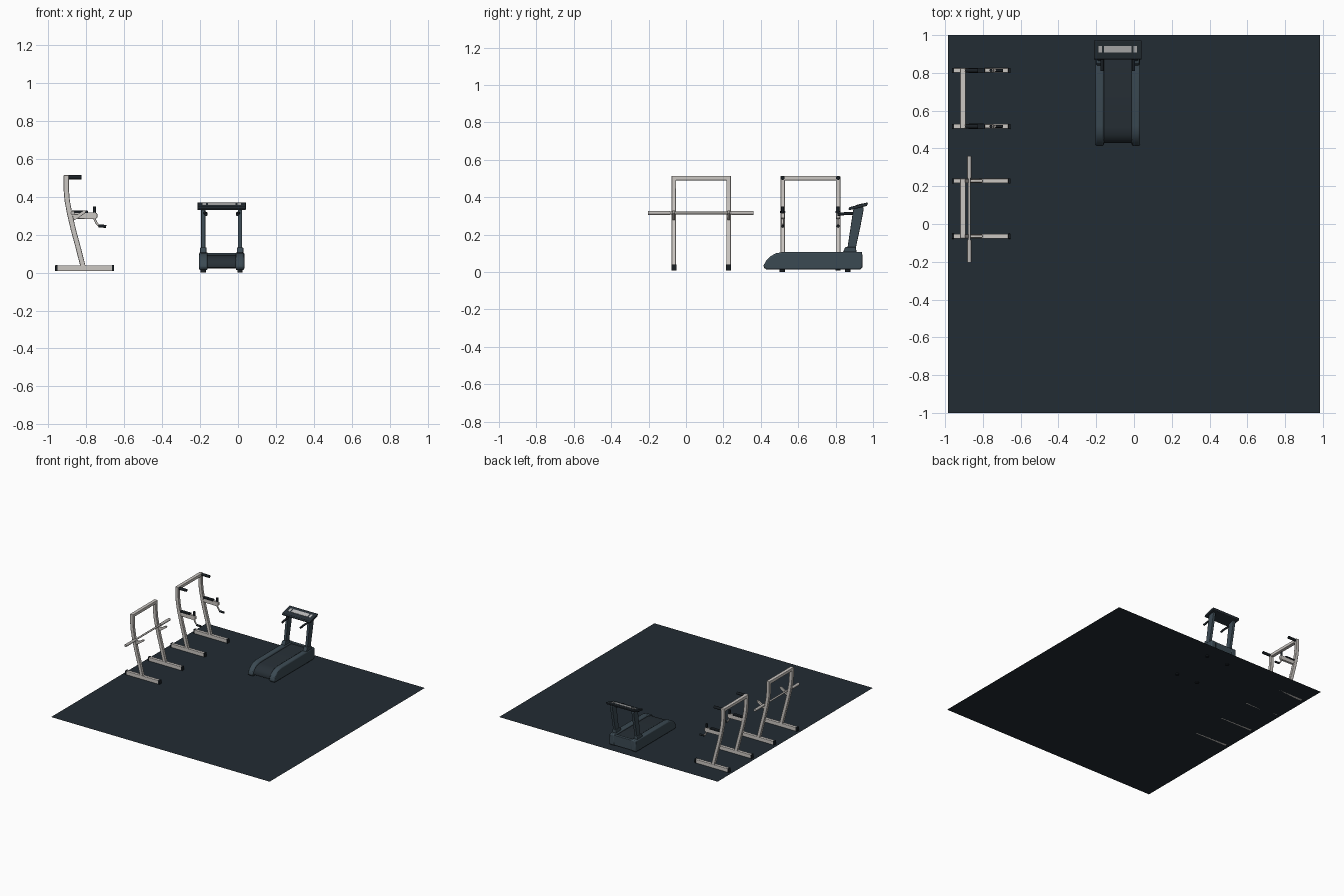
import bpy, bmesh, math
from mathutils import Vector

if "Cube" in bpy.data.objects:
    bpy.data.objects.remove(bpy.data.objects["Cube"])


def material(name, rgb):
    m = bpy.data.materials.new(name)
    m.diffuse_color = (*rgb, 1)
    m.use_nodes = True
    m.node_tree.nodes["Principled BSDF"].inputs["Base Color"].default_value = m.diffuse_color
    return m


FLOOR = material("floor_slate", (0.016, 0.025, 0.033))
STEEL = material("light_steel", (0.60, 0.57, 0.54))
BAR = material("bar_grey", (0.50, 0.48, 0.46))
BLACK = material("black_rubber", (0.010, 0.014, 0.018))
BODY = material("blue_grey_body", (0.044, 0.068, 0.086))
BELT = material("dark_belt", (0.020, 0.029, 0.037))
SCREEN = material("screen_grey", (0.50, 0.50, 0.50))


def finish(name, bm, mat, bevel=0, smooth=False):
    bmesh.ops.recalc_face_normals(bm, faces=bm.faces[:])
    me = bpy.data.meshes.new(name)
    bm.to_mesh(me)
    bm.free()
    ob = bpy.data.objects.new(name, me)
    bpy.context.collection.objects.link(ob)
    me.materials.append(mat)
    if bevel:
        b = ob.modifiers.new("bevel", 'BEVEL')
        b.width, b.segments = bevel, 2
        b.limit_method, b.angle_limit = 'ANGLE', math.radians(40)
    if smooth:
        bpy.ops.object.select_all(action='DESELECT')
        bpy.context.view_layer.objects.active = ob
        ob.select_set(True)
        bpy.ops.object.shade_smooth_by_angle(angle=math.radians(40))
    return ob


def prism(name, pts, axis, lo, hi, mat, bevel=0, smooth=False):
    """Extrude a profile: axis 'y' takes (x, z) points, axis 'x' takes (y, z)."""
    bm = bmesh.new()
    def at(p, t):
        return (p[0], t, p[1]) if axis == 'y' else (t, p[0], p[1])
    a = [bm.verts.new(at(p, lo)) for p in pts]
    b = [bm.verts.new(at(p, hi)) for p in pts]
    n = len(pts)
    bm.faces.new(a)
    bm.faces.new(b[::-1])
    for i in range(n):
        bm.faces.new((a[i], a[(i + 1) % n], b[(i + 1) % n], b[i]))
    return finish(name, bm, mat, bevel, smooth)


def box(name, x0, x1, y0, y1, z0, z1, mat, bevel=0):
    return prism(name, [(x0, z0), (x1, z0), (x1, z1), (x0, z1)], 'y', y0, y1, mat, bevel)


def tube(name, pts, r, mat, sides=12):
    """Round tube through a few points."""
    bm = bmesh.new()
    pts = [Vector(p) for p in pts]
    rings = []
    for i, p in enumerate(pts):
        d = (pts[min(i + 1, len(pts) - 1)] - pts[max(i - 1, 0)]).normalized()
        u = d.cross(Vector((0, 1, 0)) if abs(d.y) < 0.9 else Vector((1, 0, 0))).normalized()
        v = d.cross(u)
        rings.append([bm.verts.new(p + r * (math.cos(t) * u + math.sin(t) * v))
                      for t in (2 * math.pi * k / sides for k in range(sides))])
    for a, b in zip(rings, rings[1:]):
        for k in range(sides):
            bm.faces.new((a[k], a[(k + 1) % sides], b[(k + 1) % sides], b[k]))
    bm.faces.new(rings[0])
    bm.faces.new(rings[-1][::-1])
    return finish(name, bm, mat, 0, True)


# Floor sheet
FZ = 0.008
bm = bmesh.new()
bm.faces.new([bm.verts.new(p) for p in
              [(-0.985, -1, FZ), (0.985, -1, FZ), (0.985, 1, FZ), (-0.985, 1, FZ)]])
finish("floor", bm, FLOOR)

# Curved upright centre line shared by both racks (x, z)
PATH = [(-0.818, 0.035), (-0.845, 0.14), (-0.868, 0.225), (-0.888, 0.31),
        (-0.901, 0.38), (-0.906, 0.44), (-0.906, 0.514)]
H = 0.014


def rack(label, ys):
    profile = [(x - H, z) for x, z in PATH] + [(x + H, z) for x, z in PATH[::-1]]
    for i, y in enumerate(ys):
        prism(f"{label}_upright_{i}", profile, 'y', y - 0.012, y + 0.012, STEEL, 0.003, True)
        box(f"{label}_foot_{i}", -0.955, -0.663, y - 0.012, y + 0.012, FZ, 0.038, STEEL, 0.002)
        for j, x in enumerate((-0.958, -0.660)):
            box(f"{label}_foot_cap_{i}{j}", x - 0.006, x + 0.006,
                y - 0.0135, y + 0.0135, FZ, 0.040, BLACK, 0.002)
    box(label + "_top_beam", -0.920, -0.892, ys[0], ys[1], 0.490, 0.514, STEEL, 0.003)


# Barbell rack
RY = (-0.065, 0.228)
rack("barbell_rack", RY)
for i, y in enumerate(RY):
    prism(f"bar_hook_{i}", [(-0.885, 0.27), (-0.85, 0.283), (-0.805, 0.315), (-0.80, 0.328),
                            (-0.815, 0.328), (-0.845, 0.308), (-0.893, 0.308)],
          'y', y - 0.007, y + 0.007, STEEL, 0.002)
tube("barbell_shaft", [(-0.872, -0.19, 0.315), (-0.872, 0.35, 0.315)], 0.007, BAR)
for i, (a, b) in enumerate(((-0.203, -0.085), (0.243, 0.361))):
    tube(f"barbell_sleeve_{i}", [(-0.872, a, 0.315), (-0.872, b, 0.315)], 0.011, BAR)

# Dip and pull-up station
DY = (0.517, 0.813)
rack("dip_station", DY)
for i, y in enumerate(DY):
    tube(f"pull_up_grip_{i}", [(-0.91, y, 0.503), (-0.825, y, 0.503)], 0.011, BLACK)
    prism(f"dip_arm_{i}", [(-0.88, 0.285), (-0.755, 0.282), (-0.742, 0.29), (-0.742, 0.312),
                           (-0.755, 0.318), (-0.89, 0.318)],
          'y', y - 0.010, y + 0.010, STEEL, 0.003)
    box(f"elbow_pad_{i}", -0.878, -0.790, y - 0.014, y + 0.014, 0.314, 0.327, BLACK, 0.004)
    tube(f"upright_grip_{i}", [(-0.757, y, 0.310), (-0.757, y, 0.349)], 0.008, BLACK)
    tube(f"dip_bend_{i}", [(-0.762, y, 0.295), (-0.752, y, 0.272), (-0.742, y, 0.255),
                           (-0.728, y, 0.245), (-0.715, y, 0.244)], 0.006, STEEL)
    tube(f"dip_grip_{i}", [(-0.735, y, 0.246), (-0.695, y, 0.244)], 0.008, BLACK)

# Treadmill
CX = -0.086
rail = [(0.417, 0.022), (0.415, 0.035), (0.428, 0.060), (0.450, 0.083), (0.480, 0.100),
        (0.520, 0.107), (0.942, 0.108), (0.944, 0.022), (0.930, 0.013), (0.430, 0.013)]
deck = [(0.432, 0.028), (0.430, 0.045), (0.445, 0.068), (0.470, 0.085), (0.510, 0.093),
        (0.938, 0.095), (0.938, 0.024)]
prism("running_belt", deck, 'x', CX - 0.078, CX + 0.078, BELT, 0, True)
box("treadmill_back_panel", CX - 0.078, CX + 0.078, 0.915, 0.941, 0.022, 0.104, BODY, 0.003)

for s, side in ((-1, "left"), (1, "right")):
    xa, xb = sorted((CX + s * 0.074, CX + s * 0.119))
    prism("treadmill_rail_" + side, rail, 'x', xa, xb, BODY, 0.008, True)
    xm = CX + s * 0.097
    # Upright with a flared shoe at its base
    prism("upright_shoe_" + side, [(0.838, 0.104), (0.912, 0.104), (0.908, 0.132), (0.852, 0.134)],
          'x', xm - 0.017, xm + 0.017, BODY, 0.005)
    prism("console_upright_" + side, [(0.862, 0.12), (0.906, 0.12), (0.932, 0.24), (0.950, 0.335),
                                      (0.946, 0.352), (0.895, 0.338), (0.886, 0.28)],
          'x', xm - 0.011, xm + 0.011, BODY, 0.004)
    # Hand rail
    xh = CX + s * 0.083
    tube("hand_rail_" + side, [(xh, 0.810, 0.306), (xh, 0.840, 0.311), (xh, 0.875, 0.313),
                               (xm, 0.915, 0.315)], 0.008, BLACK)
    # Levelling feet
    for j, y in enumerate((0.515, 0.865)):
        tube(f"treadmill_foot_{side}_{j}", [(xm, y, 0), (xm, y, 0.02)], 0.014, BLACK)

# Tilted console, with its screen as a thin plate on top
def slope(y):
    return 0.348 + (y - 0.880) * 0.27


prism("console", [(0.872, slope(0.872) - 0.016), (0.968, slope(0.968) - 0.018),
                  (0.973, slope(0.973) - 0.004), (0.968, slope(0.968)),
                  (0.874, slope(0.874)), (0.869, slope(0.869) - 0.008)],
      'x', CX - 0.127, CX + 0.127, BELT, 0.004)
for name, dx, w in (("screen", 0, 0.073), ("left_key_pad", -0.092, 0.009),
                    ("right_key_pad", 0.092, 0.009)):
    prism("console_" + name, [(0.908, slope(0.908) - 0.001), (0.942, slope(0.942) - 0.001),
                              (0.942, slope(0.942) + 0.002), (0.908, slope(0.908) + 0.002)],
          'x', CX + dx - w, CX + dx + w, SCREEN)
